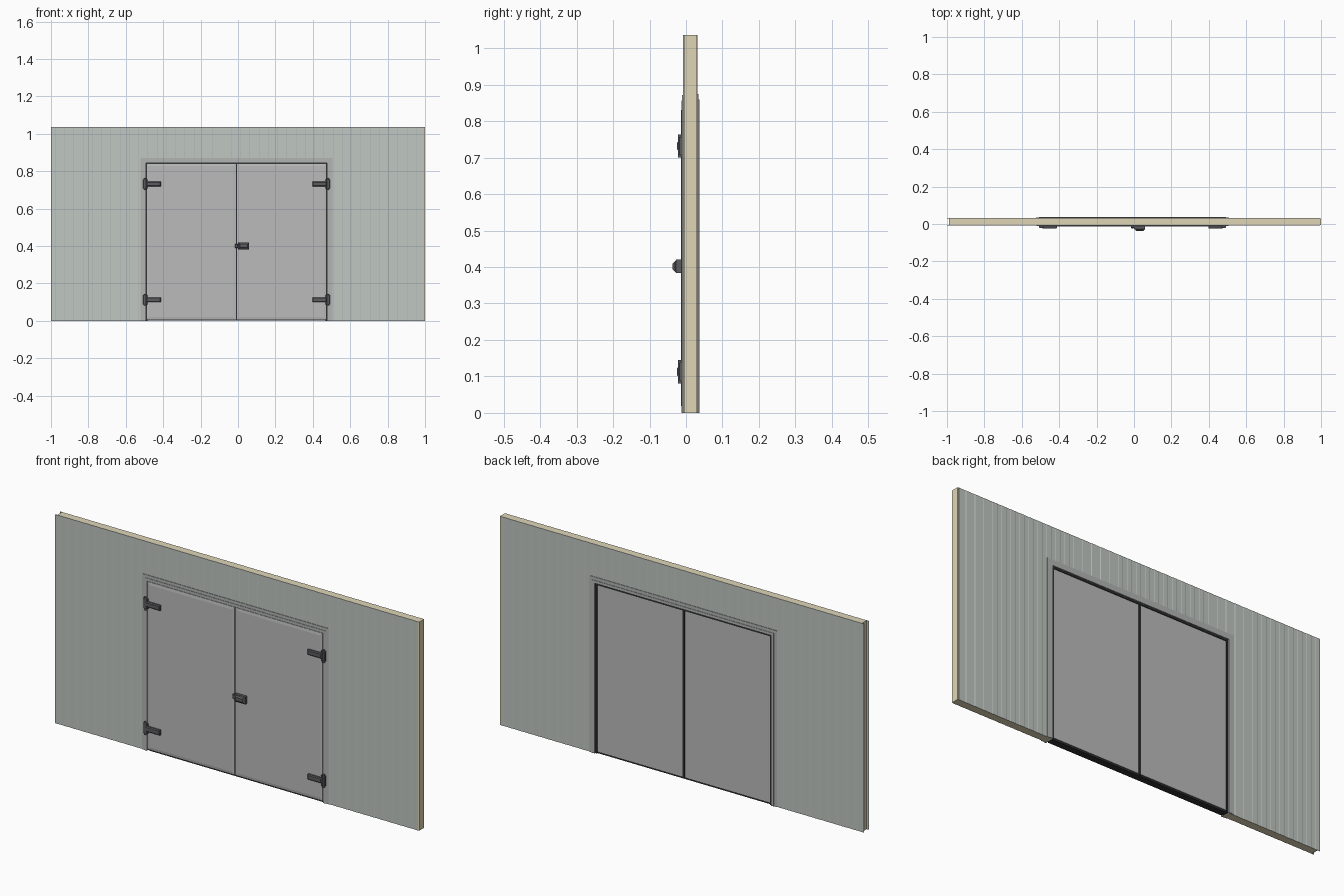
import bpy, bmesh

if "Cube" in bpy.data.objects:
    bpy.data.objects.remove(bpy.data.objects["Cube"])

CX = -0.008                 # door centre line
HALF, TOP = 0.485, 0.845    # door opening half width and height
L, R, H = CX - HALF, CX + HALF, 1.036
YF, YB = -0.008, 0.032      # wall faces


def material(name, r, g, b):
    m = bpy.data.materials.new(name)
    m.diffuse_color = (r, g, b, 1)
    m.use_nodes = True
    m.node_tree.nodes["Principled BSDF"].inputs["Base Color"].default_value = m.diffuse_color
    return m


wall_mat = material("wall_paint", 0.53, 0.57, 0.54)
foam_mat = material("foam", 0.74, 0.67, 0.47)
leaf_mat = material("door_paint", 0.50, 0.50, 0.50)
trim_mat = material("trim_paint", 0.45, 0.46, 0.46)
rubber_mat = material("rubber", 0.03, 0.03, 0.03)
iron_mat = material("hardware", 0.11, 0.11, 0.12)


def finish(name, bm, mat):
    bmesh.ops.recalc_face_normals(bm, faces=bm.faces)
    me = bpy.data.meshes.new(name)
    bm.to_mesh(me)
    bm.free()
    ob = bpy.data.objects.new(name, me)
    me.materials.append(mat)
    bpy.context.collection.objects.link(ob)
    return ob


def extrude(name, pts, vec, mat):
    """Solid from a closed 3D outline pushed along vec."""
    bm = bmesh.new()
    face = bm.faces.new([bm.verts.new(p) for p in pts])
    out = bmesh.ops.extrude_face_region(bm, geom=[face])["geom"]
    bmesh.ops.translate(bm, vec=vec, verts=[v for v in out if isinstance(v, bmesh.types.BMVert)])
    return finish(name, bm, mat)


def box(name, x0, x1, y0, y1, z0, z1, mat, inset=0, depth=0):
    """Box; with inset, the front face is stepped forward by depth on a chamfer."""
    bm = bmesh.new()
    loops = [(y1, 0), (y0, 0)] + ([(y0 - depth, inset)] if inset else [])
    rings = [[bm.verts.new(p) for p in ((x0 + i, y, z0 + i), (x1 - i, y, z0 + i),
                                        (x1 - i, y, z1 - i), (x0 + i, y, z1 - i))] for y, i in loops]
    for a, b in zip(rings, rings[1:]):
        for k in range(4):
            j = (k + 1) % 4
            bm.faces.new((a[k], a[j], b[j], b[k]))
    bm.faces.new(rings[0])
    bm.faces.new(rings[-1])
    return finish(name, bm, mat)


def portal(name, out, inn, y0, y1, mat):
    """Upside-down U frame around the door opening."""
    xs = [(L - out, 0), (L - out, TOP + out), (R + out, TOP + out), (R + out, 0),
          (R - inn, 0), (R - inn, TOP - inn), (L + inn, TOP - inn), (L + inn, 0)]
    return extrude(name, [(x, y0, z) for x, z in xs], (0, y1 - y0, 0), mat)


# micro-ribbed sheet metal skins
PITCH, RIB, THICK = 0.0495, 0.0008, 0.002


def rib_height(x):
    p = ((x + 1) / PITCH) % 1
    if p < 0.45:
        return 0
    if p < 0.5:
        return (p - 0.45) / 0.05 * RIB
    return RIB if p < 0.95 else (1 - p) / 0.05 * RIB


def skin(name, x0, x1, z0, z1, y, inward):
    breaks = [-1 + PITCH * (k + f) for k in range(42) for f in (0, 0.45, 0.5, 0.95)]
    xs = [x0] + [x for x in breaks if x0 + 1e-4 < x < x1 - 1e-4] + [x1]
    pts = [(x, y + inward * rib_height(x), z0) for x in xs]
    pts += [(x1, y + inward * THICK, z0), (x0, y + inward * THICK, z0)]
    extrude(name, pts, (0, 0, z1 - z0), wall_mat)


for label, x0, x1, z0 in (("left", -1, L, 0), ("header", L, R, TOP), ("right", R, 0.994, 0)):
    skin(label + "_front_skin", x0, x1, z0, H, YF, 1)
    skin(label + "_back_skin", x0, x1, z0, H, YB, -1)

# foam core, recessed at the left joint and proud at the right
core = [(-0.988, 0), (-0.988, H), (1, H), (1, 0), (R, 0), (R, TOP), (L, TOP), (L, 0)]
extrude("foam_core", [(x, YF + THICK, z) for x, z in core], (0, YB - YF - 2 * THICK, 0), foam_mat)

# door frame: cover trims on both faces and a rubber lined jamb
portal("front_trim", 0.027, 0.002, -0.0105, YF, trim_mat)
portal("front_trim_lip", 0.012, 0.002, -0.0125, -0.0105, trim_mat)
portal("back_trim", 0.030, 0.0, YB, 0.0345, trim_mat)
portal("back_trim_lip", 0.014, 0.0, 0.0345, 0.0365, trim_mat)
portal("jamb_gasket", 0.0, 0.009, 0.0, 0.031, rubber_mat)
box("centre_gasket", CX - 0.006, CX + 0.006, -0.008, 0.030, 0.006, TOP - 0.006, rubber_mat)
box("bottom_gasket", L + 0.008, R - 0.008, -0.006, 0.027, 0.001, 0.01, rubber_mat)

# paired door leaves and hinges
for side, s in (("left", -1), ("right", 1)):
    def span(a, b):
        return sorted((CX + s * a, CX + s * b))

    box(side + "_leaf", *span(0.007, HALF - 0.010), -0.008, 0.029, 0.010, TOP - 0.010, leaf_mat)
    box(side + "_leaf_face", *span(0.002, HALF - 0.004), -0.0115, -0.008, 0.008, TOP - 0.004,
        leaf_mat, 0.014, 0.002)
    for level, z in (("upper", 0.732), ("lower", 0.113)):
        n = side + "_" + level
        box(n + "_hinge_plate", *span(HALF - 0.009, HALF + 0.014), -0.018, -0.0105,
            z - 0.025, z + 0.025, iron_mat, 0.003, 0.003)
        box(n + "_hinge_arm", *span(0.405, HALF - 0.002), -0.021, -0.012,
            z - 0.013, z + 0.013, iron_mat, 0.004, 0.004)
        bpy.ops.mesh.primitive_cylinder_add(vertices=16, radius=0.006, depth=0.064,
                                            location=(CX + s * (HALF + 0.004), -0.0165, z))
        pin = bpy.context.object
        pin.name = n + "_hinge_pin"
        pin.data.materials.append(iron_mat)
        bpy.ops.object.shade_smooth_by_angle()

# latch on the right leaf with its keeper on the left leaf
box("latch_base", 0.0, 0.060, -0.027, -0.013, 0.383, 0.420, iron_mat, 0.003, 0.002)
box("latch_handle", 0.006, 0.056, -0.030, -0.028, 0.387, 0.416, iron_mat, 0.006, 0.0065)
box("latch_keeper", -0.016, -0.001, -0.020, -0.013, 0.390, 0.412, iron_mat, 0.003, 0.003)
